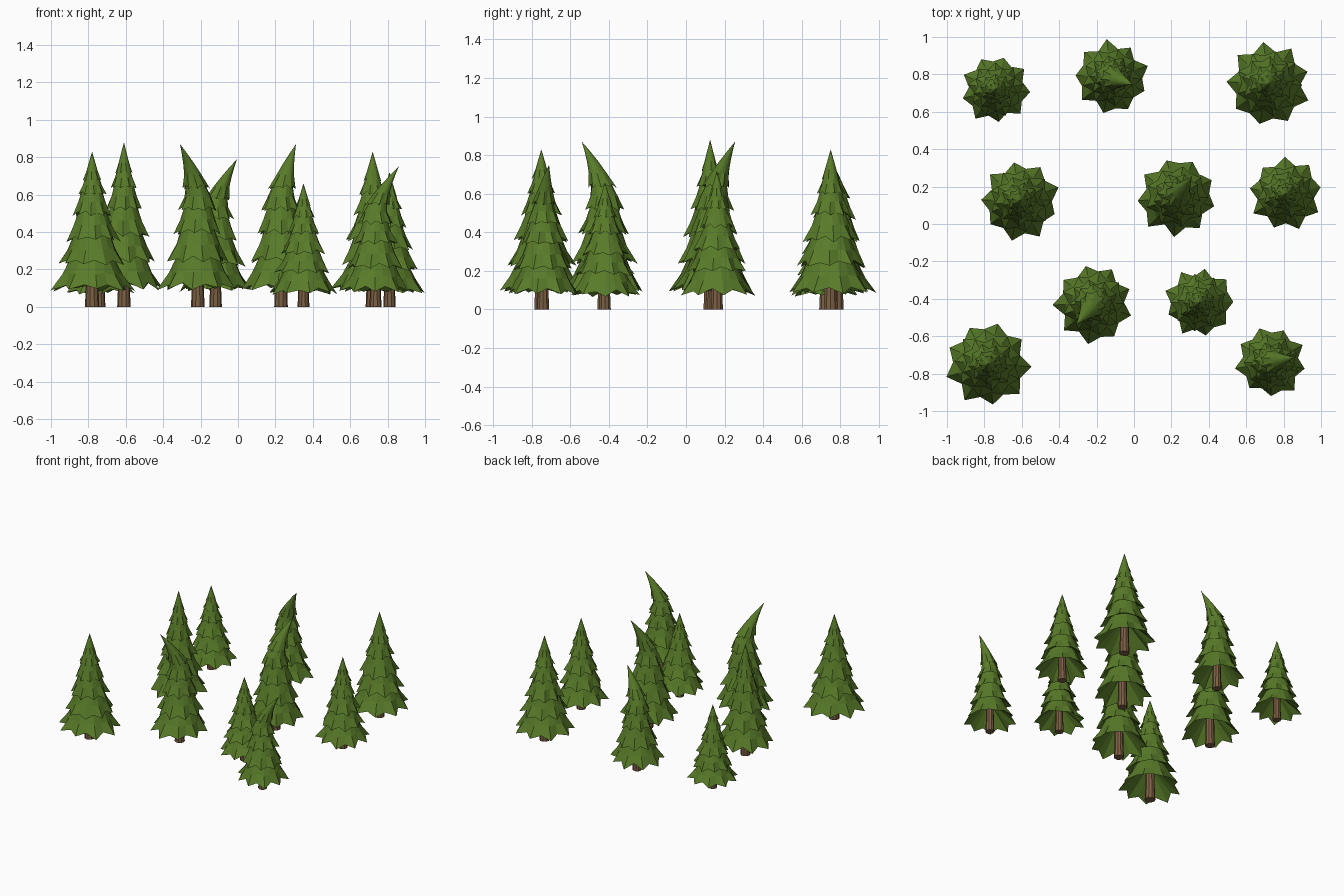
import bpy, math, random

if "Cube" in bpy.data.objects:
    bpy.data.objects.remove(bpy.data.objects["Cube"])

random.seed(7)
TAU = math.tau


def material(name, rgb):
    m = bpy.data.materials.new(name)
    m.diffuse_color = (*rgb, 1)
    m.use_nodes = True
    m.node_tree.nodes["Principled BSDF"].inputs["Base Color"].default_value = m.diffuse_color
    return m


LEAF = material("needle_green", (0.10, 0.20, 0.022))
BARK = material("bark_brown", (0.20, 0.115, 0.055))
LOBES = 9
SEGS = LOBES * 2

# tier edges as (height fraction, radius fraction)
STRAIGHT = [(.125, 1), (.285, .81), (.44, .66), (.60, .48), (.73, .34), (.82, .22)]
BENT = [(.125, 1), (.29, .80), (.46, .62), (.60, .49), (.735, .35)]


def make_object(name, verts, faces, mat, loc):
    me = bpy.data.meshes.new(name)
    me.from_pydata(verts, [], faces)
    me.materials.append(mat)
    ob = bpy.data.objects.new(name, me)
    bpy.context.collection.objects.link(ob)
    ob.location = loc
    return ob


def foliage(name, x, y, h, r, lean):
    bent = lean != (0, 0)
    tiers = BENT if bent else STRAIGHT
    spin = random.random() * TAU
    rings = []

    def add_ring(z, rad, wave, phase):
        # wave > 0 makes alternate drooping tips and raised notches
        ring = []
        for i in range(SEGS):
            a = spin + TAU * (i + phase) / SEGS
            tip = 1 if (i + len(rings) // 3) % 2 == 0 else -1
            k = 1 + wave * (tip * .095 - .095 + random.uniform(-.05, .05))
            dz = wave * r * (-tip * .06 + random.uniform(-.04, .04)) * (rad / r) ** .5
            zz = z + dz
            t = max(0, (zz / h - .68) / .32) ** 1.45
            ring.append((math.cos(a) * rad * k + lean[0] * t,
                         math.sin(a) * rad * k + lean[1] * t, zz))
        rings.append(ring)

    # hollow underside, then each skirt: edge, middle, tucked-in top
    add_ring(.30 * h, r * .18, 0, 0)
    for n, (zf, rf) in enumerate(tiers):
        z0, r0 = zf * h, rf * r * 1.02
        ph = random.uniform(-.4, .4)
        add_ring(z0, r0, 1, ph)
        if n + 1 < len(tiers):
            z1, r1 = (tiers[n + 1][0] + .035) * h, tiers[n + 1][1] * r * .66
            add_ring(z0 + (z1 - z0) * .45, r0 + (r1 - r0) * .56, .35, ph)
            add_ring(z1, r1, .1, ph)
        else:
            for f in (.3, .55, .8):
                add_ring(z0 + (h - z0) * f, r0 * (1 - f) * .9, .2 * (1 - f), ph)
    verts = [v for ring in rings for v in ring]
    faces = [(k * SEGS + i, k * SEGS + (i + 1) % SEGS,
              (k + 1) * SEGS + (i + 1) % SEGS, (k + 1) * SEGS + i)
             for k in range(len(rings) - 1) for i in range(SEGS)]
    apex, top = len(verts), (len(rings) - 1) * SEGS
    verts.append((lean[0], lean[1], h))
    faces += [(top + i, top + (i + 1) % SEGS, apex) for i in range(SEGS)]
    faces.append(tuple(reversed(range(SEGS))))
    make_object(name, verts, faces, LEAF, (x, y, 0))


def trunk(name, x, y, h, r):
    n = 10
    levels = [(0, .175), (.12 * h, .155), (.32 * h, .145)]
    verts = [(math.cos(TAU * i / n) * r * k, math.sin(TAU * i / n) * r * k, z)
             for z, k in levels for i in range(n)]
    faces = [(k * n + i, k * n + (i + 1) % n, (k + 1) * n + (i + 1) % n, (k + 1) * n + i)
             for k in range(2) for i in range(n)]
    faces += [tuple(reversed(range(n))), tuple(range(2 * n, 3 * n))]
    make_object(name, verts, faces, BARK, (x, y, 0))


# x, y, height, radius, tip lean
TREES = [
    (-.74, .72, .66, .178, (0, 0)),
    (-.12, .785, .79, .193, (.115, -.04)),
    (.72, .75, .83, .215, (.015, -.01)),
    (-.61, .125, .88, .205, (0, 0)),
    (.23, .145, .87, .208, (.08, .11)),
    (.81, .16, .72, .19, (0, 0)),
    (-.215, -.425, .87, .208, (-.095, -.115)),
    (.35, -.42, .66, .182, (0, 0)),
    (-.78, -.75, .83, .22, (0, 0)),
    (.735, -.74, .75, .185, (.125, .03)),
]
TREES[2] = TREES[2][:4] + ((0, 0),)
for i, (x, y, h, r, lean) in enumerate(TREES, 1):
    foliage(f"foliage_{i}", x, y, h, r, lean)
    trunk(f"trunk_{i}", x, y, h, r)
